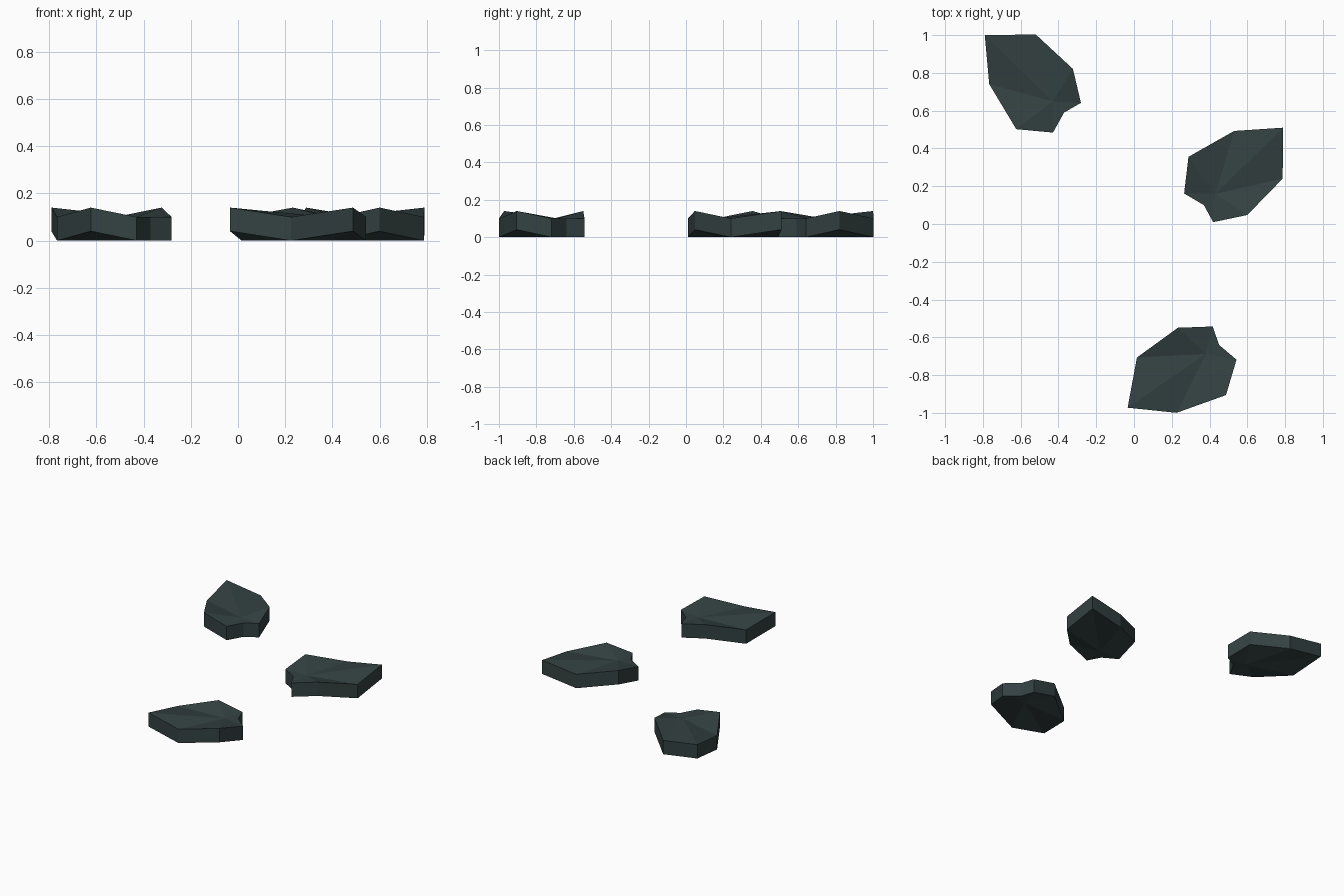
import bpy, bmesh, math
from mathutils import Matrix

if "Cube" in bpy.data.objects:
    bpy.data.objects.remove(bpy.data.objects["Cube"])

mat = bpy.data.materials.new("dark slate green")
mat.diffuse_color = (0.034, 0.053, 0.054, 1)
mat.use_nodes = True
mat.node_tree.nodes["Principled BSDF"].inputs["Base Color"].default_value = mat.diffuse_color

# Pad outline: origin at the notch, +x toward the tip; third value is the edge lift
LIFT, THICK = 0.04, 0.10
OUTLINE = [(0.587, 0, 1), (0.389, 0.169, 0), (0.12, 0.24, 1), (-0.032, 0.117, 0),
           (0, 0, 0), (-0.028, -0.099, 0), (0.128, -0.198, 1), (0.396, -0.191, 0)]
HUB = (0.085, 0)


def leaf_pad(name, x, y, degrees):
    bm = bmesh.new()
    # Bottom and top rings, each fanned to a low hub point
    rings = [[bm.verts.new((px, py, k * LIFT + z)) for px, py, k in OUTLINE] for z in (0, THICK)]
    hubs = [bm.verts.new((*HUB, z)) for z in (0, THICK)]
    n = len(OUTLINE)
    for i in range(n):
        j = (i + 1) % n
        bm.faces.new((hubs[0], rings[0][j], rings[0][i]))
        bm.faces.new((hubs[1], rings[1][i], rings[1][j]))
        bm.faces.new((rings[0][i], rings[0][j], rings[1][j], rings[1][i]))
    bmesh.ops.recalc_face_normals(bm, faces=bm.faces)
    bm.transform(Matrix.Translation((x, y, 0)) @ Matrix.Rotation(math.radians(degrees), 4, 'Z'))
    mesh = bpy.data.meshes.new(name)
    bm.to_mesh(mesh)
    bm.free()
    mesh.materials.append(mat)
    bpy.context.collection.objects.link(bpy.data.objects.new(name, mesh))


leaf_pad("back_left_pad", -0.37, 0.59, 135.7)
leaf_pad("right_pad", 0.37, 0.10, 44.3)
leaf_pad("front_pad", 0.45, -0.64, 214.5)
